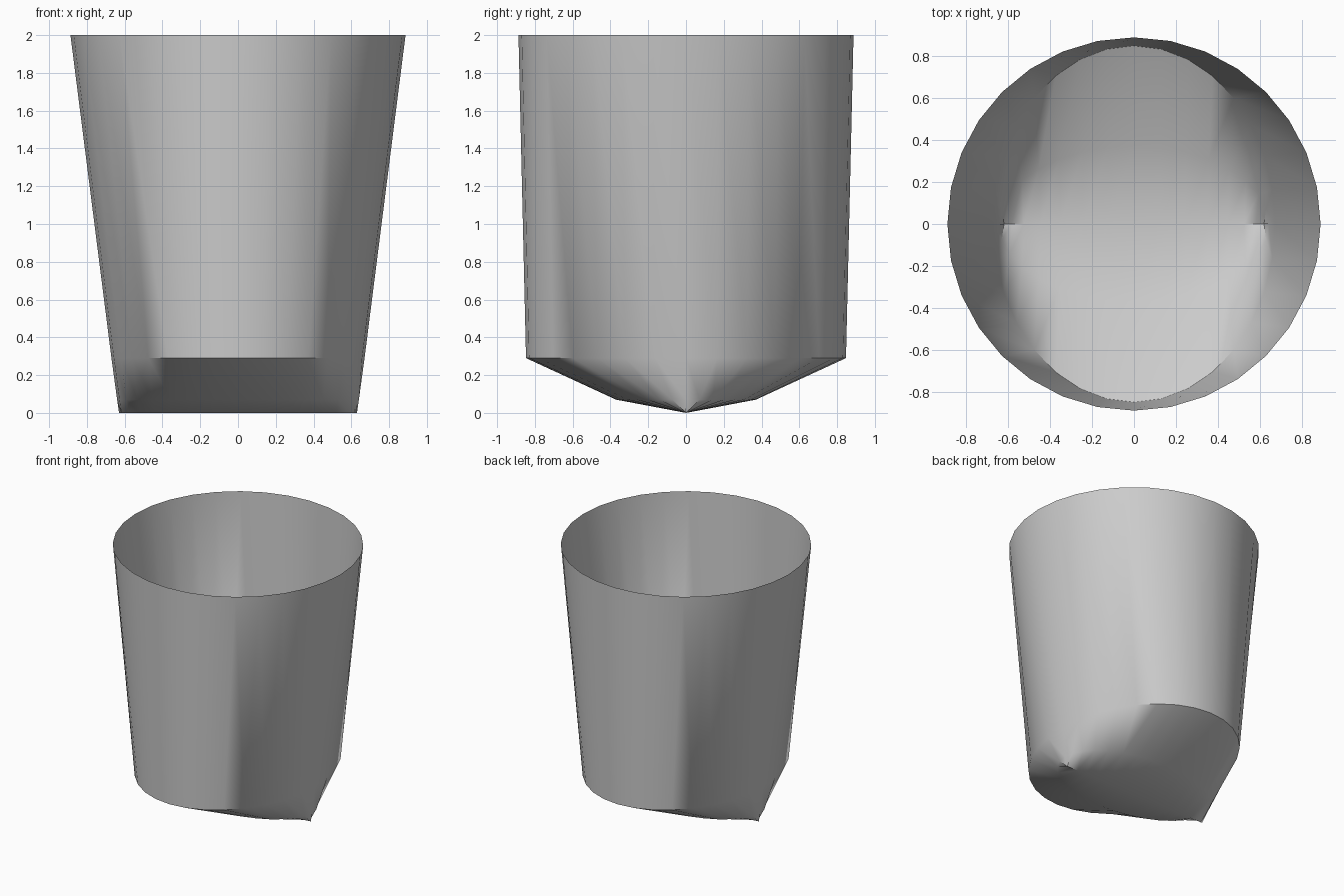
import bpy, bmesh, math

if "Cube" in bpy.data.objects:
    bpy.data.objects.remove(bpy.data.objects["Cube"])

N = 32
# Cup sections: (x radius, y radius, z), from the rim to the flattened bottom
SECTIONS = [(0.887, 0.887, 2.0), (0.67, 0.847, 0.29),
            (0.64, 0.37, 0.07), (0.63, 0.0, 0.0)]

bm = bmesh.new()
rings = []
for rx, ry, z in SECTIONS:
    ring = []
    for i in range(N):
        a = 2 * math.pi * i / N
        ring.append(bm.verts.new((rx * math.cos(a), ry * math.sin(a), z)))
    rings.append(ring)

# Walls and sloping underside
for upper, lower in zip(rings, rings[1:]):
    for i in range(N):
        j = (i + 1) % N
        bm.faces.new((upper[i], lower[i], lower[j], upper[j]))

# Close the bottom into a single straight seam
bmesh.ops.remove_doubles(bm, verts=rings[-1], dist=0.001)
bm.normal_update()

mesh = bpy.data.meshes.new("cup")
bm.to_mesh(mesh)
bm.free()
cup = bpy.data.objects.new("cup", mesh)
bpy.context.collection.objects.link(cup)

# Smooth wall with crisp bottom edges
bpy.context.view_layer.objects.active = cup
cup.select_set(True)
bpy.ops.object.shade_smooth_by_angle(angle=math.radians(40))
